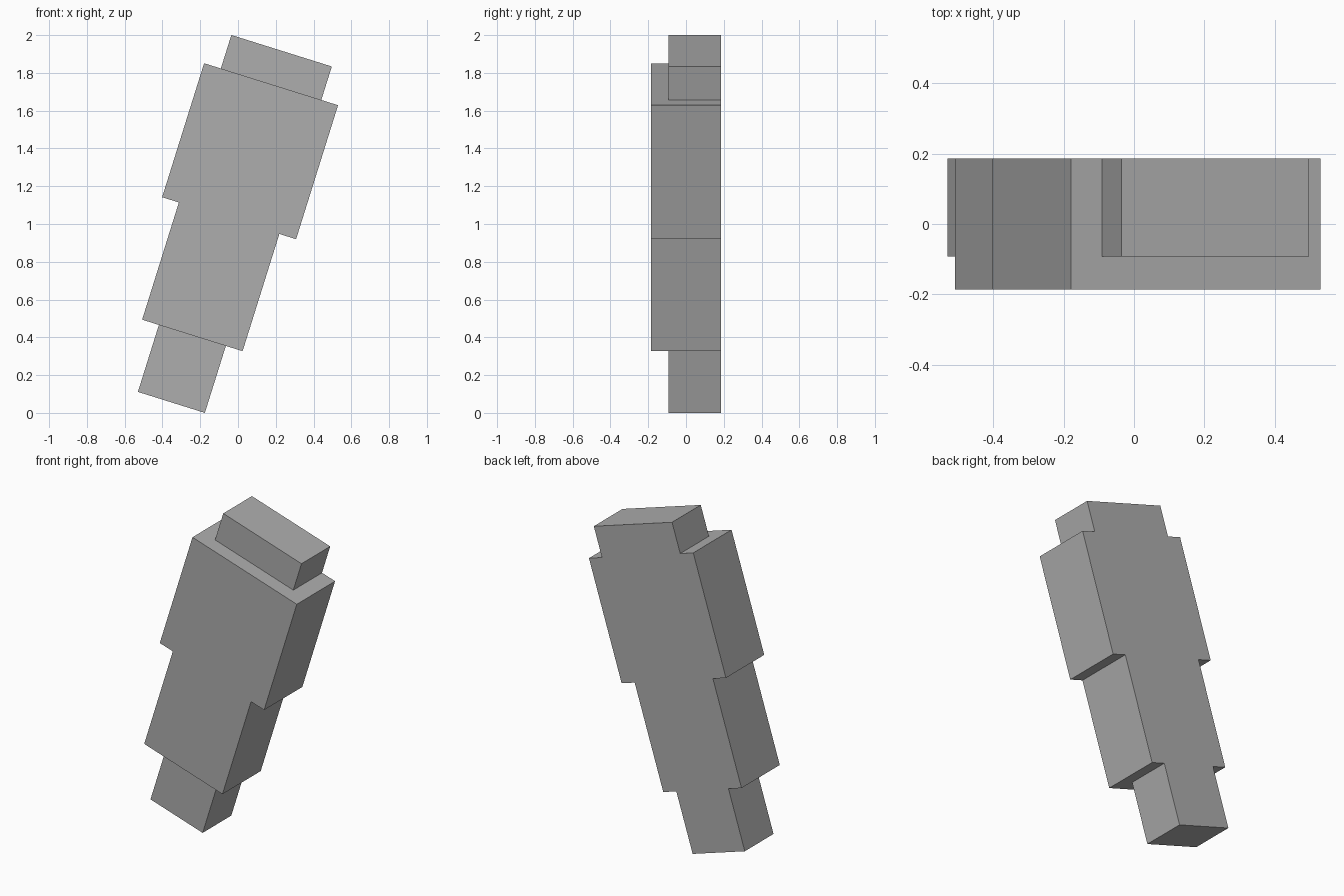
import bpy
import bmesh
import math
from mathutils import Matrix

if "Cube" in bpy.data.objects:
    bpy.data.objects.remove(bpy.data.objects["Cube"])

P = 0.0929                      # one block unit
TILT = math.radians(17.4)

grey = bpy.data.materials.new("stone grey")
grey.diffuse_color = (0.42, 0.42, 0.42, 1)
grey.use_nodes = True
grey.node_tree.nodes["Principled BSDF"].inputs["Base Color"].default_value = grey.diffuse_color

# Everything leans to the right around the centre of the foot
LEAN = Matrix.Translation((-0.3527, 0, 2 * P * math.sin(TILT))) @ Matrix.Rotation(TILT, 4, 'Y')


def slab(name, outline, front, back):
    """Extrude an (x, z) outline in block units from front to back."""
    bm = bmesh.new()
    face = bm.faces.new([bm.verts.new((x * P, front * P, z * P)) for x, z in outline])
    out = bmesh.ops.extrude_face_region(bm, geom=[face])
    verts = [g for g in out["geom"] if isinstance(g, bmesh.types.BMVert)]
    bmesh.ops.translate(bm, verts=verts, vec=(0, (back - front) * P, 0))
    bmesh.ops.transform(bm, matrix=LEAN, verts=bm.verts)
    bmesh.ops.recalc_face_normals(bm, faces=bm.faces)
    mesh = bpy.data.meshes.new(name)
    bm.to_mesh(mesh)
    bm.free()
    mesh.materials.append(grey)
    obj = bpy.data.objects.new(name, mesh)
    bpy.context.collection.objects.link(obj)
    return obj


def mirrored(half):
    """Complete a right-hand outline with its mirror image."""
    return half + [(-x, z) for x, z in reversed(half)]


# Narrow foot, stepped body and shallow cap; all flush at the back
slab("foot", mirrored([(2, 0), (2, 4)]), -1, 2)
slab("stepped_body", mirrored([(3, 4), (3, 11), (4, 11), (4, 19)]), -2, 2)
slab("cap", mirrored([(3, 19), (3, 21)]), -1, 2)
